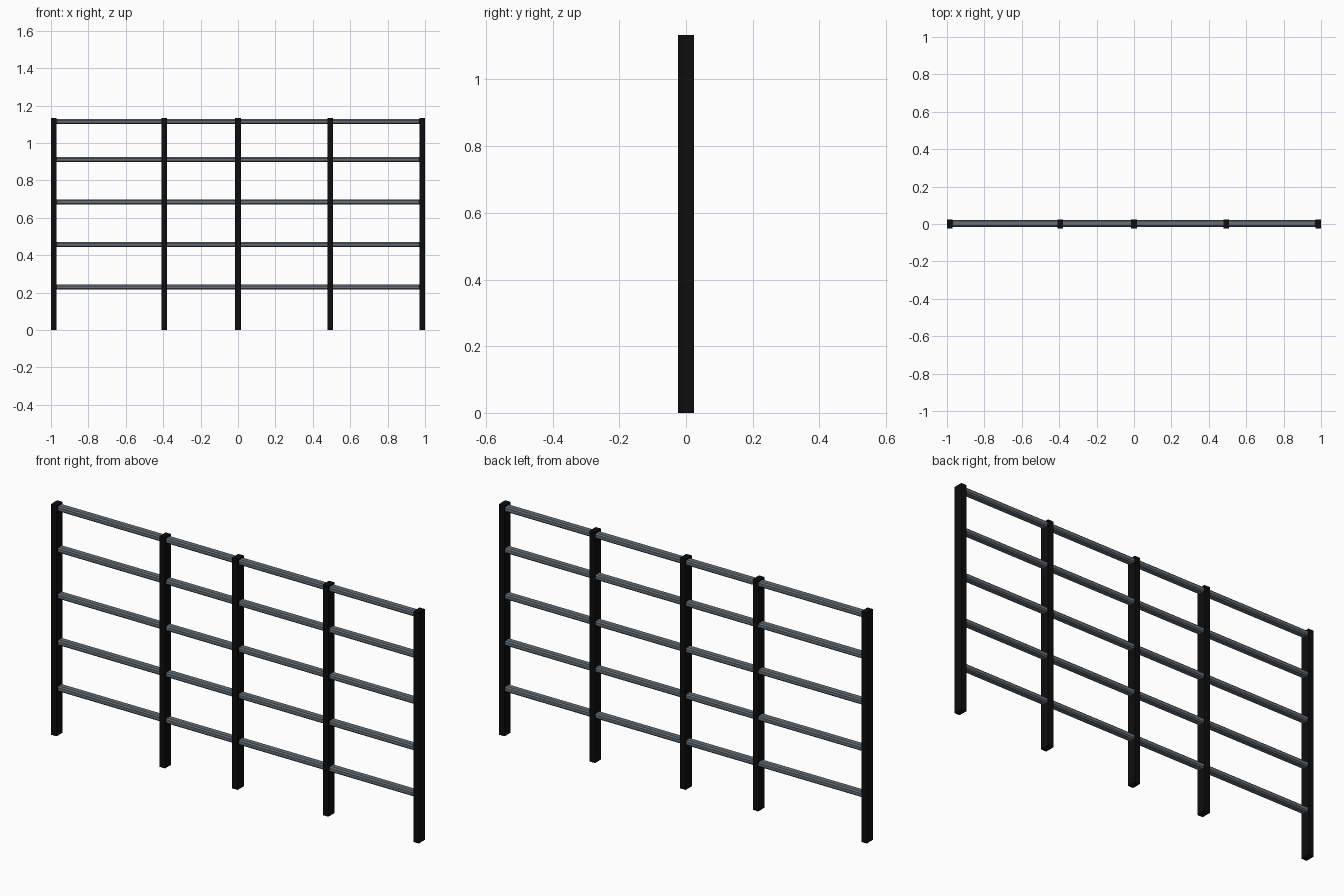
import bpy

if "Cube" in bpy.data.objects:
    bpy.data.objects.remove(bpy.data.objects["Cube"])


def material(name, rgb):
    m = bpy.data.materials.new(name)
    m.diffuse_color = (*rgb, 1.0)
    m.use_nodes = True
    m.node_tree.nodes["Principled BSDF"].inputs["Base Color"].default_value = m.diffuse_color
    return m


black = material("black paint", (0.004, 0.004, 0.004))
steel = material("blue grey steel", (0.13, 0.16, 0.19))


def box(name, center, size, mat, bevel=0.0):
    bpy.ops.mesh.primitive_cube_add(size=1, location=center)
    ob = bpy.context.object
    ob.name = name
    ob.scale = size
    bpy.ops.object.transform_apply(location=False, rotation=False, scale=True)
    ob.data.materials.append(mat)
    if bevel:
        mod = ob.modifiers.new("chamfer", 'BEVEL')
        mod.width = bevel
        mod.segments = 1
    return ob


# Upright posts
HEIGHT = 1.134
for x in (-0.985, -0.395, 0.0, 0.493, 0.985):
    box("post", (x, 0, HEIGHT / 2), (0.03, 0.048, HEIGHT), black)

# Horizontal rails with chamfered edges, running through the posts
for z in (0.229, 0.456, 0.684, 0.911, 1.114):
    box("rail", (0, 0.003, z), (1.95, 0.036, 0.026), steel, 0.006)
